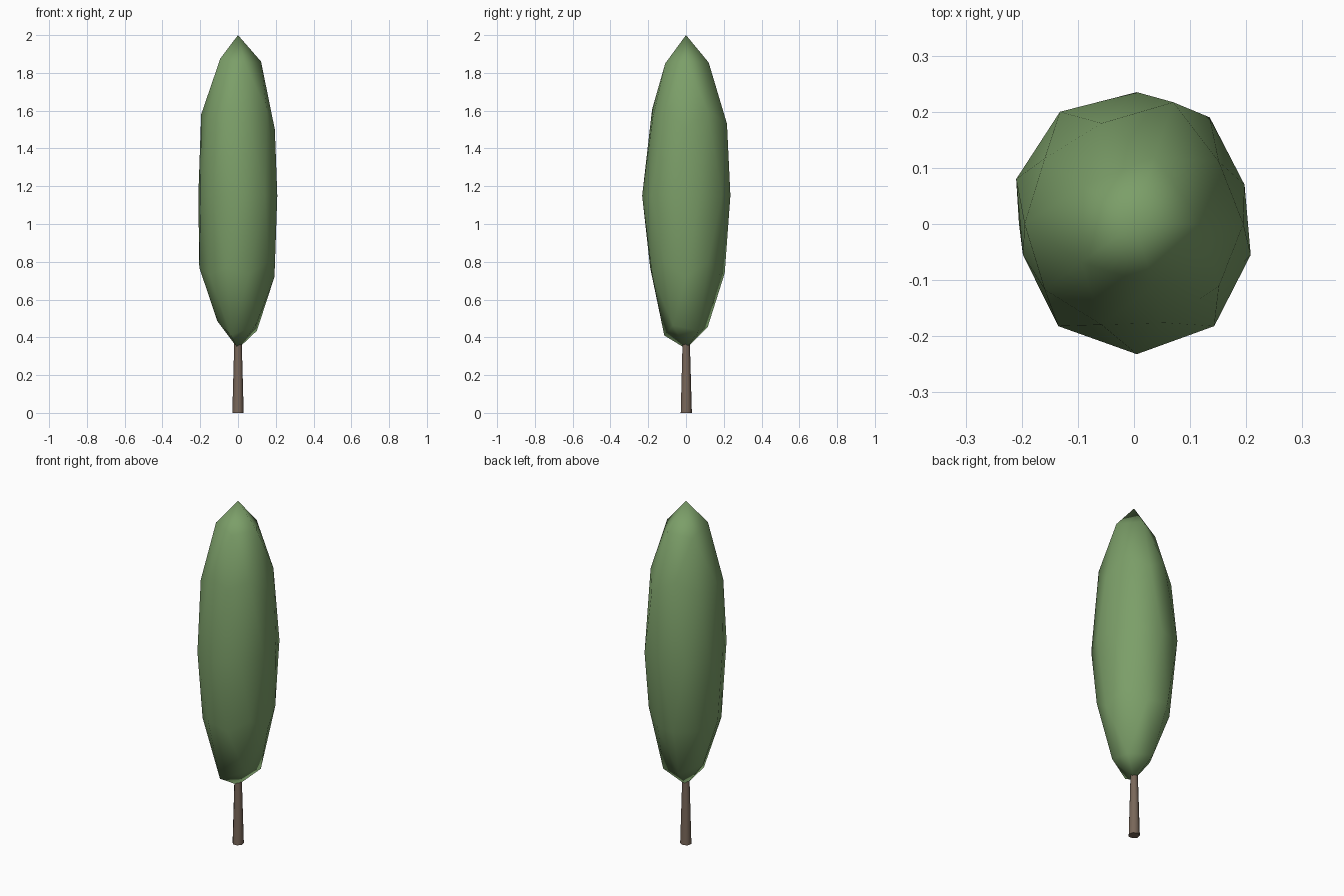
import bpy
from math import cos, sin, radians
from mathutils import Vector

if "Cube" in bpy.data.objects:
    bpy.data.objects.remove(bpy.data.objects["Cube"])


def finish(obj, name, color):
    obj.name = name
    mat = bpy.data.materials.new(name + "_colour")
    mat.diffuse_color = (*color, 1)
    mat.use_nodes = True
    mat.node_tree.nodes["Principled BSDF"].inputs["Base Color"].default_value = mat.diffuse_color
    obj.data.materials.append(mat)


# Trunk: slim tapered post running into the crown
bpy.ops.mesh.primitive_cone_add(vertices=7, radius1=0.031, radius2=0.019,
                                depth=0.42, location=(0, 0, 0.21))
trunk = bpy.context.object
bpy.ops.object.shade_smooth_by_angle(angle=radians(60))
finish(trunk, "trunk", (0.19, 0.135, 0.10))

# Crown: stretched icosphere
bpy.ops.mesh.primitive_ico_sphere_add(subdivisions=2, radius=1)
crown = bpy.context.object
verts = crown.data.vertices
unit = [v.co.copy() for v in verts]
MID, HALF = 1.17, 0.83
for v in verts:
    v.co = (v.co.x * 0.22, v.co.y * 0.222, MID + v.co.z * HALF)


def nudge(target):
    # Move the vertex nearest to the target onto it, giving an uneven leafy outline
    t = Vector(target)
    d = Vector((t.x / 0.22, t.y / 0.222, (t.z - MID) / HALF)).normalized()
    i = max(range(len(unit)), key=lambda k: unit[k].dot(d))
    verts[i].co = t


# Widest ring
ring = [(.197, .07), (.135, .19), (.005, .235), (-.132, .2), (-.21, .08),
        (-.198, -.055), (-.135, -.182), (.005, -.232), (.143, -.182), (.208, -.055)]
for x, y in ring:
    nudge((x, y, 1.15))

# Upper and lower outline points
for p in [(.122, 0, 1.86), (-.09, .068, 1.83), (.036, .12, 1.855), (.036, -.11, 1.85),
          (.195, 0, 1.50), (-.195, 0, 1.58), (.07, .217, 1.53), (.054, -.176, 1.56),
          (-.205, 0, .77), (.193, 0, .72), (-.06, .205, .74), (-.06, -.19, .77),
          (.10, .068, .435), (-.11, 0, .487), (-.036, .115, .455), (-.036, -.115, .41)]:
    nudge(p)

bpy.ops.object.shade_smooth()
finish(crown, "crown", (0.20, 0.345, 0.14))
